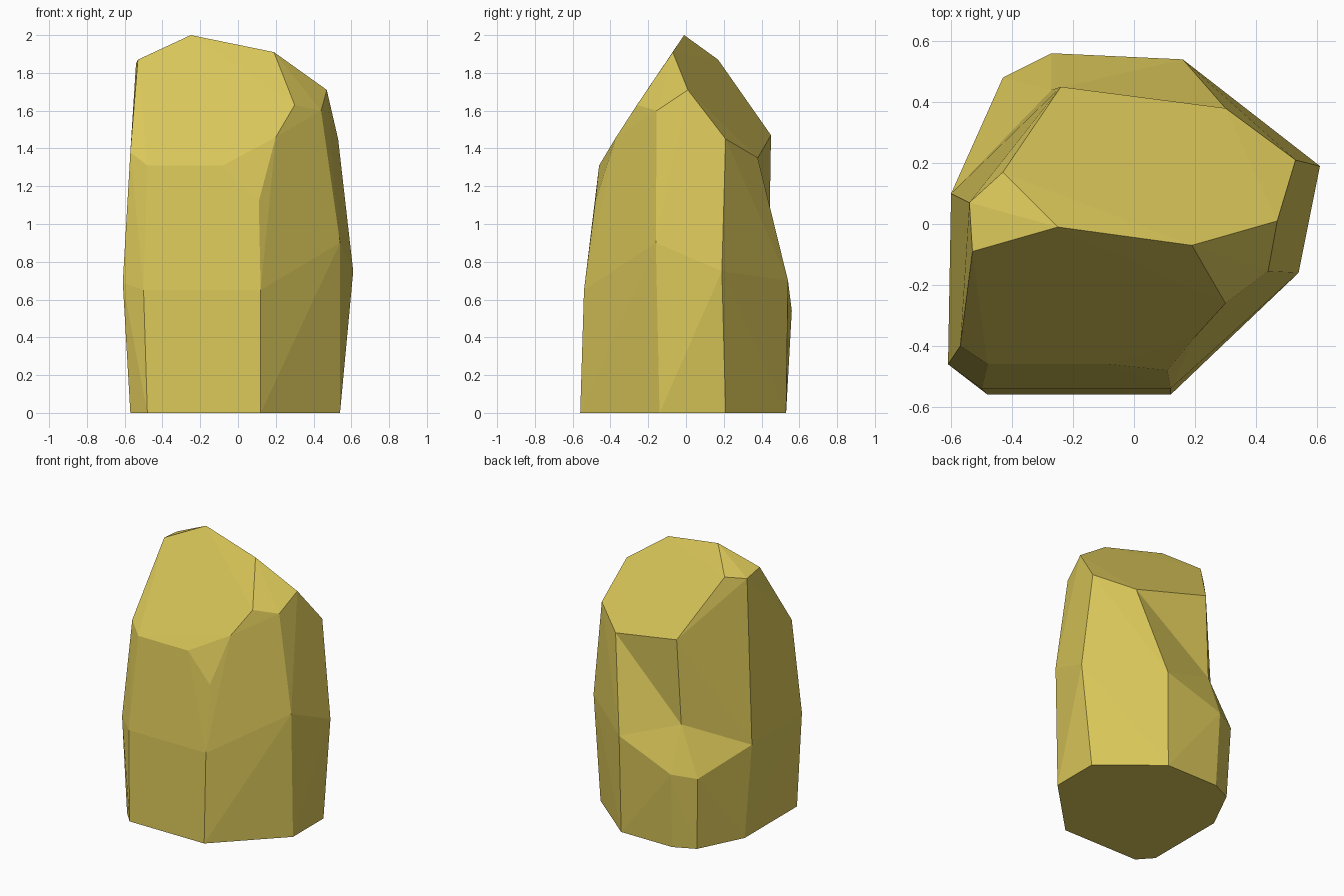
import bpy
import bmesh
from math import radians

default_cube = bpy.data.objects.get("Cube")
if default_cube:
    bpy.data.objects.remove(default_cube, do_unlink=True)

# One flat colour
yellow_stone = bpy.data.materials.new("yellow_stone")
yellow_stone.use_nodes = True
colour = (0.70, 0.57, 0.10, 1.0)
yellow_stone.diffuse_color = colour
yellow_stone.node_tree.nodes["Principled BSDF"].inputs["Base Color"].default_value = colour


def chiselled_block(name, corners):
    """Wrap flat facets around the corners and merge the coplanar ones."""
    bm = bmesh.new()
    for corner in corners:
        bm.verts.new(corner)
    hull = bmesh.ops.convex_hull(bm, input=bm.verts[:])
    spare = {v for v in hull["geom_interior"] + hull["geom_unused"]
             if isinstance(v, bmesh.types.BMVert)}
    bmesh.ops.delete(bm, geom=list(spare), context="VERTS")
    bmesh.ops.dissolve_limit(bm, angle_limit=radians(1), verts=bm.verts[:], edges=bm.edges[:])
    bmesh.ops.recalc_face_normals(bm, faces=bm.faces[:])
    mesh = bpy.data.meshes.new(name)
    bm.to_mesh(mesh)
    bm.free()
    mesh.materials.append(yellow_stone)
    block = bpy.data.objects.new(name, mesh)
    bpy.context.collection.objects.link(block)
    return block


# Footprint on the ground
footprint = [(x, y, 0) for x, y in (
    (-.48, -.56), (.12, -.56), (.54, -.14), (.54, .21), (.15, .53),
    (-.26, .53), (-.41, .46), (-.57, .14), (-.57, -.46))]

# Widest belt, around the front and sides
belt_right_side = [(.54, -.16, .90), (.61, .19, .75)]
belt_front = [(-.61, -.46, .69), (-.50, -.54, .65), (.12, -.54, .65)]
belt_left_back = (-.60, .10, .67)
belt = belt_right_side + belt_front + [belt_left_back]

# Broken step at the back
step_inner = (-.27, .44, .86)
step_end = (.16, .54, .70)
step_lip = [(-.43, .48, .52), (-.27, .56, .54)]

# Sloping top: ridge, front slope rim, back slope rim
ridge = [(-.53, -.09, 1.87), (-.54, .07, 1.85), (-.43, .17, 1.87),
         (-.25, -.01, 2), (.19, -.07, 1.91), (.47, .01, 1.71)]
front_rim = [(.30, -.26, 1.63), (.20, -.37, 1.46), (-.08, -.46, 1.31),
             (-.48, -.46, 1.31), (-.57, -.40, 1.38),
             (.11, -.48, 1.12), (.44, -.155, 1.60)]
back_corners = [(.53, .21, 1.45), (.30, .38, 1.35)]
back_peak = (-.24, .45, 1.47)

# Lower block with the step, upper block, and the buttress beside the step
chiselled_block("rock_base", footprint + belt + step_lip + [step_inner, step_end])
chiselled_block("rock_crown", belt + ridge + front_rim + back_corners + [back_peak, step_inner])
chiselled_block("rock_buttress", back_corners + belt_right_side
                + [belt_left_back, step_inner, step_end])
